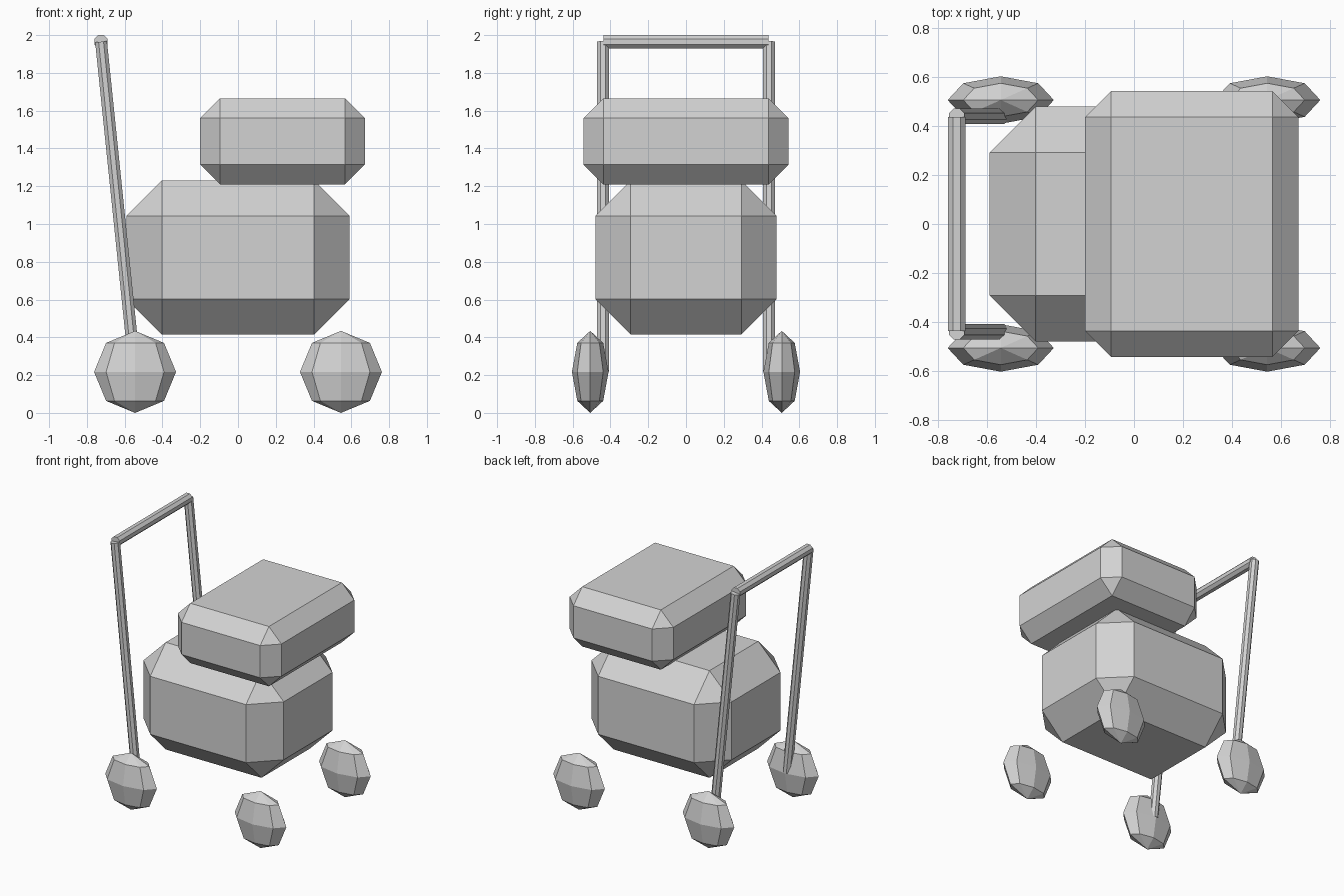
import bpy, bmesh, math
from mathutils import Vector, Matrix

if "Cube" in bpy.data.objects:
    bpy.data.objects.remove(bpy.data.objects["Cube"])

# One plain grey for the whole model
grey = bpy.data.materials.new("light_grey")
grey.diffuse_color = (0.65, 0.65, 0.65, 1)
grey.use_nodes = True
grey.node_tree.nodes["Principled BSDF"].inputs["Base Color"].default_value = grey.diffuse_color


def finish(name, bm):
    bmesh.ops.recalc_face_normals(bm, faces=bm.faces)
    mesh = bpy.data.meshes.new(name)
    bm.to_mesh(mesh)
    bm.free()
    mesh.materials.append(grey)
    obj = bpy.data.objects.new(name, mesh)
    bpy.context.collection.objects.link(obj)
    return obj


def chamfered_box(name, lo, hi, cut):
    lo, hi = Vector(lo), Vector(hi)
    bm = bmesh.new()
    bmesh.ops.create_cube(bm, size=1)
    bmesh.ops.scale(bm, vec=hi - lo, verts=bm.verts)
    bmesh.ops.translate(bm, vec=(lo + hi) / 2, verts=bm.verts)
    bmesh.ops.bevel(bm, geom=bm.edges[:], offset=cut, offset_type='OFFSET',
                    segments=1, profile=0.5, affect='EDGES')
    return finish(name, bm)


def rod(name, start, end, radius, sides=8):
    start, end = Vector(start), Vector(end)
    axis = end - start
    turn = axis.to_track_quat('Z', 'Y').to_matrix().to_4x4()
    spin = Matrix.Rotation(math.pi / sides, 4, 'Z')
    bm = bmesh.new()
    bmesh.ops.create_cone(bm, cap_ends=True, segments=sides,
                          radius1=radius, radius2=radius, depth=axis.length,
                          matrix=Matrix.Translation((start + end) / 2) @ turn @ spin)
    return finish(name, bm)


def wheel(name, x, y):
    bm = bmesh.new()
    bmesh.ops.create_uvsphere(bm, u_segments=8, v_segments=4, radius=1)
    bmesh.ops.scale(bm, vec=(0.217, 0.097, 0.217), verts=bm.verts)
    bmesh.ops.translate(bm, vec=(x, y, 0.217), verts=bm.verts)
    return finish(name, bm)


# Main body and the wider block resting on top of it
chamfered_box("body", (-0.59, -0.48, 0.415), (0.59, 0.48, 1.23), 0.187)
chamfered_box("upper_block", (-0.2, -0.543, 1.21), (0.672, 0.543, 1.665), 0.105)

# Four flattened wheels
for end, x in (("left", -0.545), ("right", 0.545)):
    for side, y in (("front", -0.507), ("back", 0.507)):
        wheel(f"wheel_{end}_{side}", x, y)

# Push handle: two leaning posts and a crossbar
for side, y in (("front", -0.44), ("back", 0.44)):
    rod(f"handle_post_{side}", (-0.545, y, 0.22), (-0.725, y, 1.965), 0.034)
rod("handle_crossbar", (-0.725, -0.437, 1.965), (-0.725, 0.437, 1.965), 0.038)
